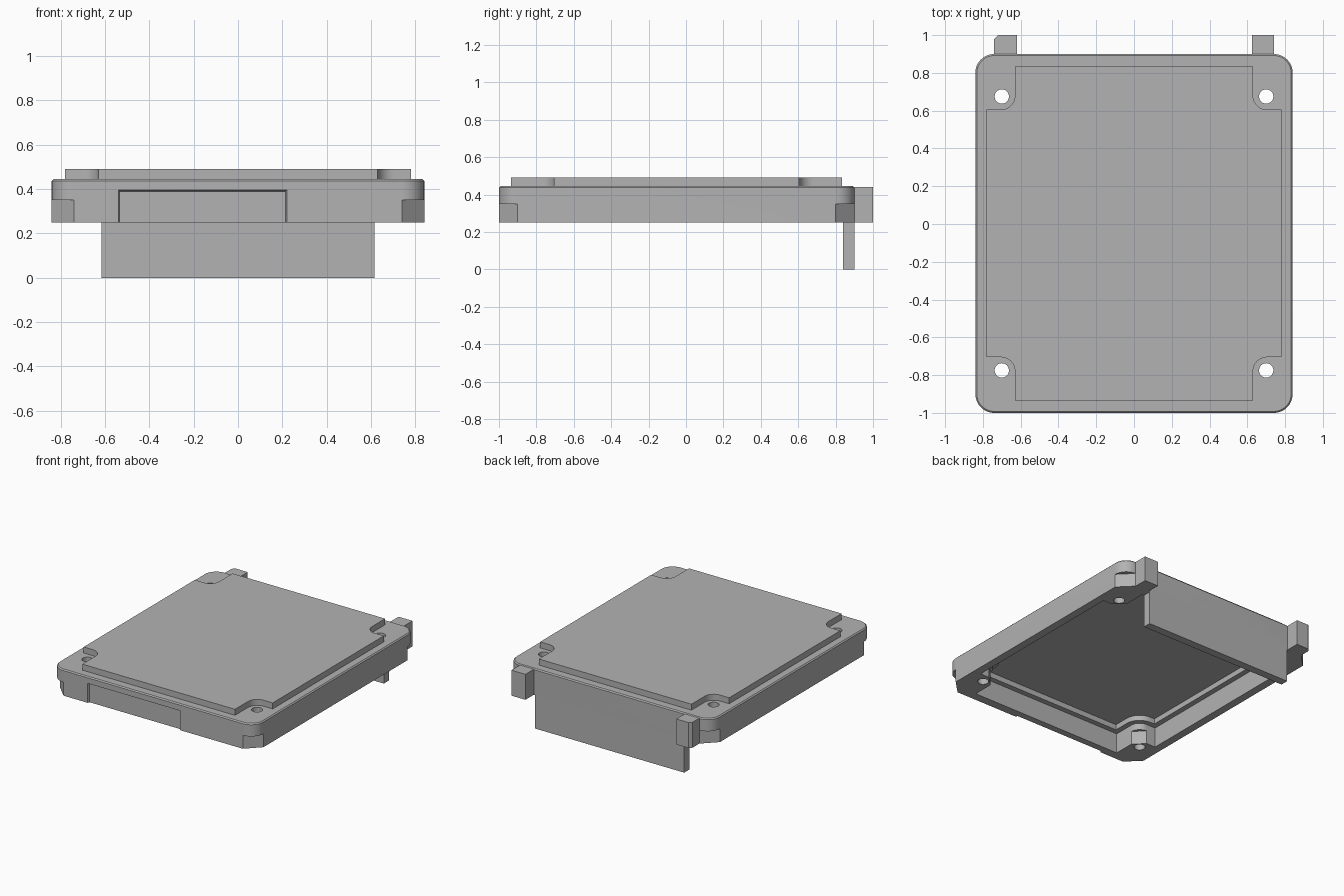
import bpy, bmesh, math

cube = bpy.data.objects.get("Cube")
if cube:
    bpy.data.objects.remove(cube, do_unlink=True)

CY = -0.05                     # centre of the frame in y
BASE, LEDGE, TOP = 0.25, 0.35, 0.445
SIGNS = [(1, 1), (-1, 1), (-1, -1), (1, -1)]

grey = bpy.data.materials.new("plain_grey")
grey.use_nodes = True
grey.diffuse_color = (0.45, 0.45, 0.45, 1)
bsdf = next(n for n in grey.node_tree.nodes if n.type == "BSDF_PRINCIPLED")
bsdf.inputs["Base Color"].default_value = grey.diffuse_color


def mirrored(quarter):
    """Closed outline from the points of its +x +y quarter."""
    points = []
    for sx, sy in SIGNS:
        part = quarter if sx * sy > 0 else quarter[::-1]
        points += [(sx * x, sy * y + CY) for x, y in part]
    return points


def arc(cx, cy, r, start, end, n):
    angles = [math.radians(start + (end - start) * i / n) for i in range(n + 1)]
    return [(cx + r * math.cos(a), cy + r * math.sin(a)) for a in angles]


def rounded(hx, hy, r):
    return mirrored(arc(hx - r, hy - r, r, 0, 90, 12))


def notched(inset, n):
    """Rectangle with a notch around each screw boss."""
    quarter = [(0.78 - inset, 0.655 - inset)]
    quarter += arc(0.705, 0.73, 0.075 + inset, 270, 180, n)
    quarter += [(0.63 - inset, 0.885 - inset)]
    return mirrored(quarter)


def loft(name, sections):
    """Solid through (outline, height) sections."""
    bm = bmesh.new()
    rings = [[bm.verts.new((x, y, z)) for x, y in pts] for pts, z in sections]
    for low, high in zip(rings, rings[1:]):
        for i in range(len(low)):
            j = (i + 1) % len(low)
            bm.faces.new((low[i], low[j], high[j], high[i]))
    bm.faces.new(rings[0][::-1])
    bm.faces.new(rings[-1])
    bmesh.ops.recalc_face_normals(bm, faces=bm.faces)
    mesh = bpy.data.meshes.new(name)
    bm.to_mesh(mesh)
    bm.free()
    mesh.materials.append(grey)
    obj = bpy.data.objects.new(name, mesh)
    bpy.context.collection.objects.link(obj)
    return obj


def prism(name, outline, z0, z1):
    return loft(name, [(outline, z0), (outline, z1)])


def box(name, x0, x1, y0, y1, z0, z1):
    return prism(name, [(x0, y0), (x1, y0), (x1, y1), (x0, y1)], z0, z1)


def activate(obj):
    bpy.ops.object.select_all(action="DESELECT")
    obj.select_set(True)
    bpy.context.view_layer.objects.active = obj


def cut(target, cutter):
    cutter.hide_render = True
    mod = target.modifiers.new("cut", "BOOLEAN")
    mod.operation = "DIFFERENCE"
    mod.solver = "EXACT"
    mod.object = cutter
    activate(target)
    bpy.ops.object.modifier_apply(modifier=mod.name)
    bpy.data.objects.remove(cutter, do_unlink=True)


# Frame with rounded corners and a fine bevel round the top
outer = rounded(0.84, 0.95, 0.1)
frame = loft("frame", [(outer, BASE), (outer, TOP - 0.008),
                       (rounded(0.832, 0.942, 0.092), TOP)])

# Stepped hollow underneath, with flattened bosses near the bottom
cut(frame, prism("hollow_low", notched(0, 1), BASE - 0.1, LEDGE))
cut(frame, prism("hollow_mid", notched(0, 10), LEDGE - 0.03, 0.4))
cut(frame, prism("hollow_top", notched(0.04, 10), 0.38, 0.44))

# Screw holes and flat lower corners
for sx, sy in SIGNS:
    hole = [(sx * x, sy * y + CY) for x, y in arc(0.7, 0.725, 0.038, 0, 345, 23)]
    cut(frame, prism("screw_hole", hole, 0.1, 0.6))
    corner = [(sx * x, sy * y + CY) for x, y in
              ((0.64, 1.05), (0.94, 0.75), (0.94, 1.05))]
    cut(frame, prism("corner_cut", corner, BASE - 0.1, LEDGE))

# Shallow recess in the front with sloped sides
recess = box("front_recess", -0.545, 0.225, -1.0 - 0.015, -0.985, 0.1, 0.4)
for v in recess.data.vertices:
    if v.co.y > -1:
        v.co.x += 0.01 if v.co.x < 0 else -0.01
        if v.co.z > BASE:
            v.co.z -= 0.01
cut(frame, recess)

# Raised panel on top
panel = prism("top_panel", notched(0, 10), TOP, 0.49)

# Hanging wall at the back
box("back_wall", -0.615, 0.615, 0.84, 0.9, 0, BASE)

# Two tabs at the back, one with a clipped corner
box("left_tab", 0.625, 0.74, 0.9, 1.0, BASE, 0.44)
prism("right_tab", [(-0.74, 0.9), (-0.62, 0.9), (-0.62, 1.0),
                    (-0.72, 1.0), (-0.74, 0.98)], BASE, 0.44)

for obj in (frame, panel):
    activate(obj)
    bpy.ops.object.shade_smooth_by_angle(angle=math.radians(30))
